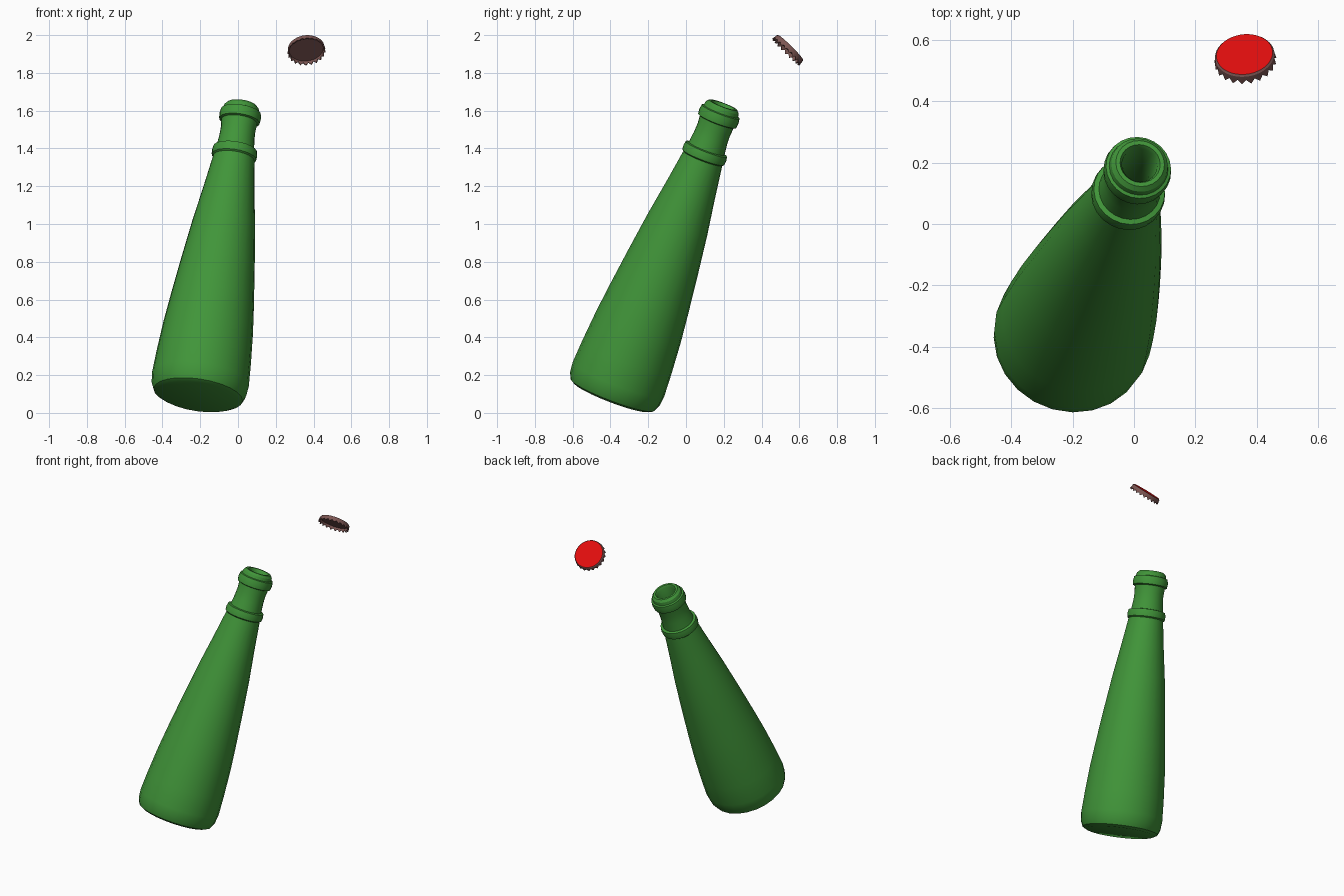
import bpy, bmesh, math
from mathutils import Vector

if "Cube" in bpy.data.objects:
    bpy.data.objects.remove(bpy.data.objects["Cube"])


def material(name, rgb):
    m = bpy.data.materials.new(name)
    m.diffuse_color = (*rgb, 1)
    m.use_nodes = True
    m.node_tree.nodes["Principled BSDF"].inputs["Base Color"].default_value = m.diffuse_color
    return m


green = material("green_glass", (0.052, 0.30, 0.041))
red = material("red_paint", (0.75, 0.004, 0.004))
brown = material("brown_metal", (0.20, 0.092, 0.085))


def lathe(name, rings, sides, origin, axis, mats):
    """rings: functions of the side index giving (radius, height); both ends are capped."""
    bm = bmesh.new()
    loops = []
    for ring in rings:
        loop = []
        for i in range(sides):
            r, h = ring(i)
            a = 2 * math.pi * i / sides
            loop.append(bm.verts.new((r * math.cos(a), r * math.sin(a), h)))
        loops.append(loop)
    for a, b in zip(loops, loops[1:]):
        for i in range(sides):
            j = (i + 1) % sides
            bm.faces.new((a[i], a[j], b[j], b[i]))
    bm.faces.new(loops[0])
    bm.faces.new(loops[-1])
    bmesh.ops.recalc_face_normals(bm, faces=bm.faces)
    me = bpy.data.meshes.new(name)
    bm.to_mesh(me)
    bm.free()
    for m in mats:
        me.materials.append(m)
    ob = bpy.data.objects.new(name, me)
    bpy.context.collection.objects.link(ob)
    ob.location = origin
    ob.rotation_mode = 'QUATERNION'
    ob.rotation_quaternion = Vector((0, 0, 1)).rotation_difference(Vector(axis).normalized())
    return ob


def smooth(ob, angle):
    bpy.ops.object.select_all(action='DESELECT')
    ob.select_set(True)
    bpy.context.view_layer.objects.active = ob
    bpy.ops.object.shade_smooth_by_angle(angle=math.radians(angle))


# Bottle: one tilted lathe with collar, lip and hollow neck
base = Vector((-0.213, -0.393, 0.085))
mouth = Vector((0.02, 0.197, 1.63))
axis = mouth - base
top = axis.length
profile = [
    (0.215, 0.0), (0.238, 0.012), (0.253, 0.045), (0.259, 0.10), (0.252, 0.23),
    (0.239, 0.40), (0.222, 0.556), (0.196, 0.77), (0.167, 0.99), (0.137, 1.18),
    (0.110, 1.365),
    (0.119, 1.372), (0.121, 1.395), (0.117, 1.418), (0.101, 1.422),   # collar
    (0.094, 1.48), (0.092, 1.53), (0.096, 1.575),                     # neck
    (0.108, 1.58), (0.111, 1.605), (0.107, 1.632), (0.097, 1.636),    # lip
    (0.093, top - 0.014), (0.080, top), (0.066, top), (0.058, top - 0.015),
    (0.056, 1.50), (0.075, 1.36), (0.13, 1.0), (0.18, 0.70), (0.21, 0.40), (0.20, 0.05),
]
bottle = lathe("bottle", [lambda i, p=p: p for p in profile], 24, base, axis, [green])
smooth(bottle, 30)

# Bottle cap: crimped skirt with teeth, hollow underneath
TEETH = 21


def crimp(inset):
    return lambda i: (0.102 - inset, -0.036) if i % 2 else (0.096 - inset, -0.023)


cap_rings = [
    lambda i: (0.092, 0.0),
    lambda i: (0.097, -0.006),
    lambda i: (0.098, -0.014),
    crimp(0.0),
    crimp(0.005),
    lambda i: (0.091, -0.012),
]
cap = lathe("bottle_cap", cap_rings, TEETH * 2, (0.36, 0.553, 1.935),
            (-0.09, 0.70, 0.71), [brown, red])
# Red top disc
for p in cap.data.polygons:
    if p.normal.z > 0.95 and p.center.z > -0.001:
        p.material_index = 1
smooth(cap, 25)
